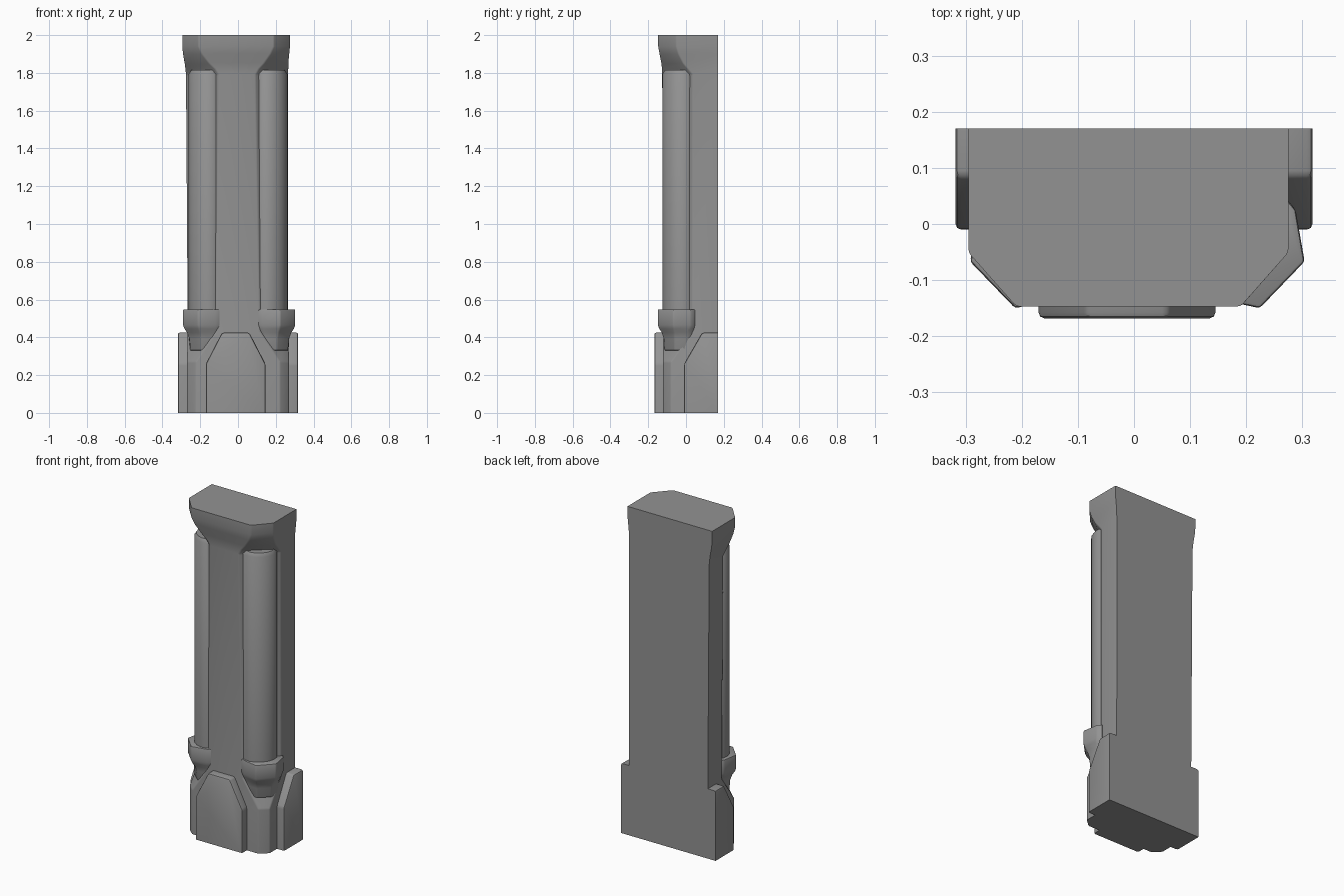
import bpy, bmesh, math

if "Cube" in bpy.data.objects:
    bpy.data.objects.remove(bpy.data.objects["Cube"])

BACK = 0.17
STONE = bpy.data.materials.new("dark_grey_stone")
STONE.diffuse_color = (0.29, 0.29, 0.29, 1)
STONE.use_nodes = True
STONE.node_tree.nodes["Principled BSDF"].inputs["Base Color"].default_value = STONE.diffuse_color


def finish(name, bm, bevel=0.0, segs=2):
    """Round the exposed edges (not those on the flat back, floor or top) and make an object."""
    bmesh.ops.recalc_face_normals(bm, faces=bm.faces)
    if bevel:
        def on_cut(e):
            a, b = e.verts[0].co, e.verts[1].co
            return (all(abs(v.y - BACK) < 1e-4 for v in (a, b))
                    or all(v.z < 1e-4 for v in (a, b))
                    or all(v.z > 1.999 for v in (a, b)))
        edges = [e for e in bm.edges if len(e.link_faces) == 2
                 and e.calc_face_angle() > math.radians(25) and not on_cut(e)]
        bmesh.ops.bevel(bm, geom=edges, offset=bevel, segments=segs, profile=0.5,
                        affect='EDGES', clamp_overlap=True)
    mesh = bpy.data.meshes.new(name)
    bm.to_mesh(mesh)
    bm.free()
    mesh.materials.append(STONE)
    obj = bpy.data.objects.new(name, mesh)
    bpy.context.collection.objects.link(obj)
    bpy.ops.object.select_all(action='DESELECT')
    obj.select_set(True)
    bpy.context.view_layer.objects.active = obj
    bpy.ops.object.shade_smooth_by_angle(angle=math.radians(35))
    return obj


def loft(rings):
    """Skin a stack of equal-length rings and cap both ends."""
    bm = bmesh.new()
    rows = [[bm.verts.new(p) for p in ring] for ring in rings]
    n = len(rows[0])
    for lo, hi in zip(rows, rows[1:]):
        for i in range(n):
            j = (i + 1) % n
            bm.faces.new((lo[i], lo[j], hi[j], hi[i]))
    bm.faces.new(rows[0][::-1])
    bm.faces.new(rows[-1])
    return bm


# Shaft with flared capital: (z, side x, side y, front x, front y, x shift)
levels = [
    (0.00, 0.270, -0.080, 0.222, -0.122, 0.0),
    (0.27, 0.270, -0.080, 0.222, -0.122, 0.0),
    (0.43, 0.266, 0.035, 0.115, -0.120, 0.0),
    (1.79, 0.270, 0.035, 0.097, -0.126, -0.005),
    (1.82, 0.272, 0.010, 0.115, -0.127, -0.006),
    (1.85, 0.274, -0.015, 0.145, -0.130, -0.008),
    (1.90, 0.281, -0.040, 0.182, -0.140, -0.010),
    (1.94, 0.285, -0.051, 0.200, -0.147, -0.010),
    (2.00, 0.285, -0.051, 0.200, -0.147, -0.010),
]
rings = []
for z, sx, sy, fx, fy, dx in levels:
    half = [(sx, BACK), (sx, sy), (fx, fy)]
    pts = [(-x, y) for x, y in half] + half[::-1]
    rings.append([(x + dx, y, z) for x, y in pts])
finish("shaft", loft(rings), 0.006)

# Broad round corner columns and the brackets that carry them
bracket = [(0.085, -0.112), (0.125, -0.130), (0.218, -0.150), (0.298, -0.067),
           (0.282, 0.025), (0.262, 0.050), (0.16, 0.0)]
foot = [(0.115, -0.100), (0.145, -0.112), (0.200, -0.112), (0.258, -0.060),
        (0.262, -0.010), (0.255, 0.025), (0.16, 0.0)]
DIAG = math.sqrt(0.5)

for side, label in ((-1, "left"), (1, "right")):
    rings = []
    for z, k in ((0.52, 1.0), (1.795, 1.0), (1.815, 0.85)):
        ring = []
        for i in range(16):
            a = math.tau * i / 16
            out, along = 0.080 * k * math.cos(a), 0.098 * k * math.sin(a)
            ring.append((side * (0.172 + DIAG * (out + along)), -0.036 + DIAG * (along - out), z))
        rings.append(ring)
    finish(label + "_column", loft(rings))

    rings = []
    for z, t in ((0.33, 0.0), (0.39, 0.12), (0.425, 0.45), (0.445, 0.8), (0.465, 1.0), (0.548, 1.0)):
        rings.append([(side * (a + (c - a) * t) + 0.006, b + (d - b) * t, z)
                      for (a, b), (c, d) in zip(foot, bracket)])
    finish(label + "_bracket", loft(rings), 0.006)

# Raised front base plate with clipped top corners
outline = [(-0.17, 0), (0.145, 0), (0.145, 0.26), (0.06, 0.425), (-0.085, 0.425), (-0.17, 0.26)]
finish("front_plate", loft([[(x, y, z) for x, z in outline] for y in (-0.08, -0.168)]), 0.010)

# Matching half plates on both sides, cut off by the flat back
outline = [(-0.01, 0), (BACK, 0), (BACK, 0.425), (0.085, 0.425), (-0.01, 0.26)]
for side, label in ((-1, "left"), (1, "right")):
    finish(label + "_plate",
           loft([[(side * x, y, z) for y, z in outline] for x in (0.2, 0.318)]), 0.010)
